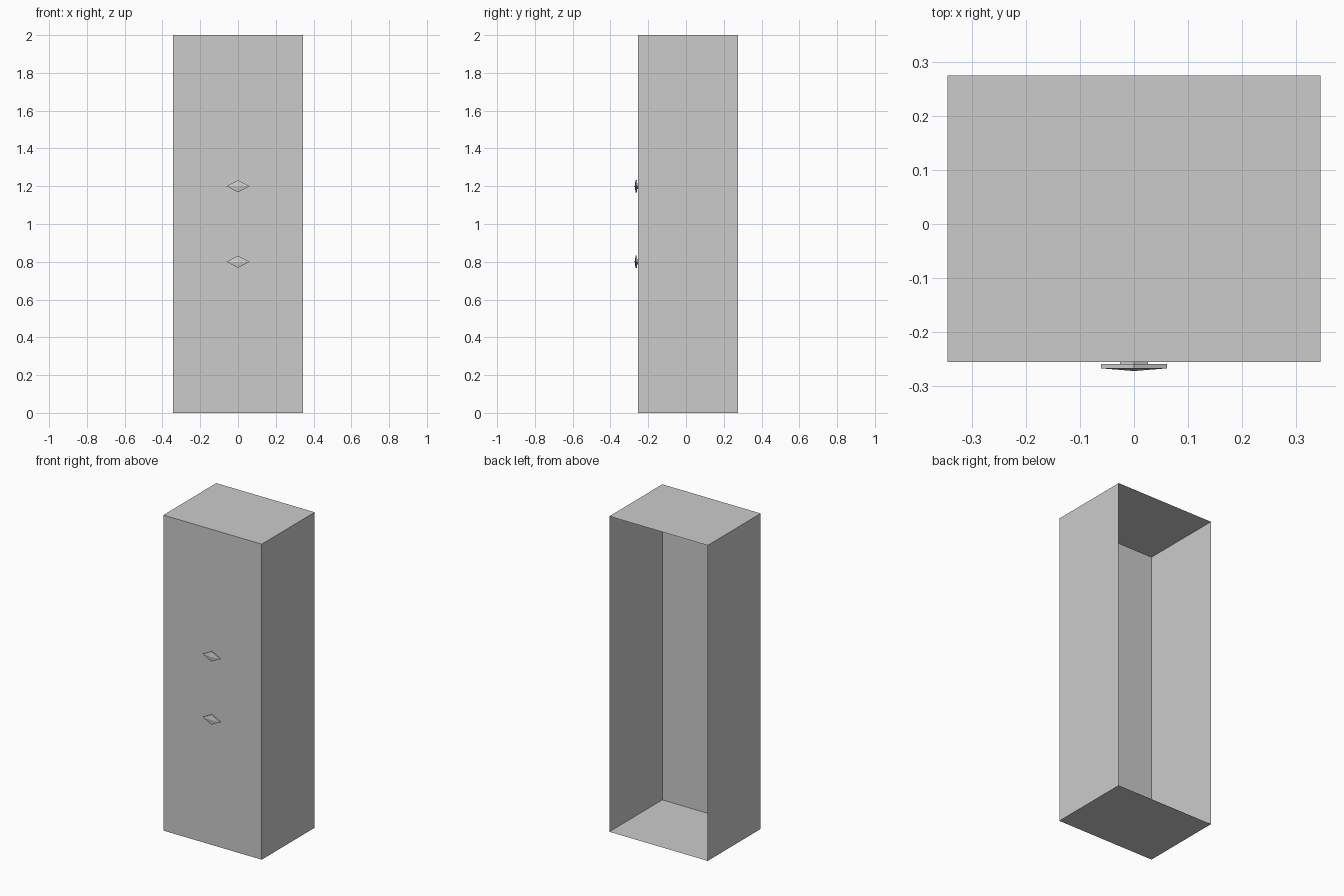
import bpy, bmesh

if "Cube" in bpy.data.objects:
    bpy.data.objects.remove(bpy.data.objects["Cube"])

W, Y0, Y1, H = 0.345, -0.255, 0.275, 2.0


def finish(bm, name):
    me = bpy.data.meshes.new(name)
    bmesh.ops.recalc_face_normals(bm, faces=bm.faces[:])
    bm.to_mesh(me)
    bm.free()
    ob = bpy.data.objects.new(name, me)
    bpy.context.collection.objects.link(ob)
    return ob


# Cabinet shell: thin-sheet box with an open back
bm = bmesh.new()
bmesh.ops.create_cube(bm, size=1)
bmesh.ops.scale(bm, vec=(2 * W, Y1 - Y0, H), verts=bm.verts)
bmesh.ops.translate(bm, vec=(0, (Y0 + Y1) / 2, H / 2), verts=bm.verts)
back = [f for f in bm.faces if f.calc_center_median().y > Y1 - 0.001]
bmesh.ops.delete(bm, geom=back, context='FACES_ONLY')
finish(bm, "cabinet_shell")


# Diamond knob: short neck, flared rim, shallow pyramid front
def diamond_knob(name, z):
    profile = [(0.026, 0.0137, Y0), (0.026, 0.0137, -0.259),
               (0.061, 0.032, -0.259), (0.061, 0.032, -0.267)]
    bm = bmesh.new()
    rings = [[bm.verts.new(p) for p in
              ((a, y, z), (0, y, z + b), (-a, y, z), (0, y, z - b))]
             for a, b, y in profile]
    for r, s in zip(rings, rings[1:]):
        for i in range(4):
            j = (i + 1) % 4
            bm.faces.new((r[i], r[j], s[j], s[i]))
    tip = bm.verts.new((0, -0.272, z))
    for i in range(4):
        bm.faces.new((rings[-1][i], rings[-1][(i + 1) % 4], tip))
    return finish(bm, name)


diamond_knob("lower_knob", 0.8)
diamond_knob("upper_knob", 1.2)
